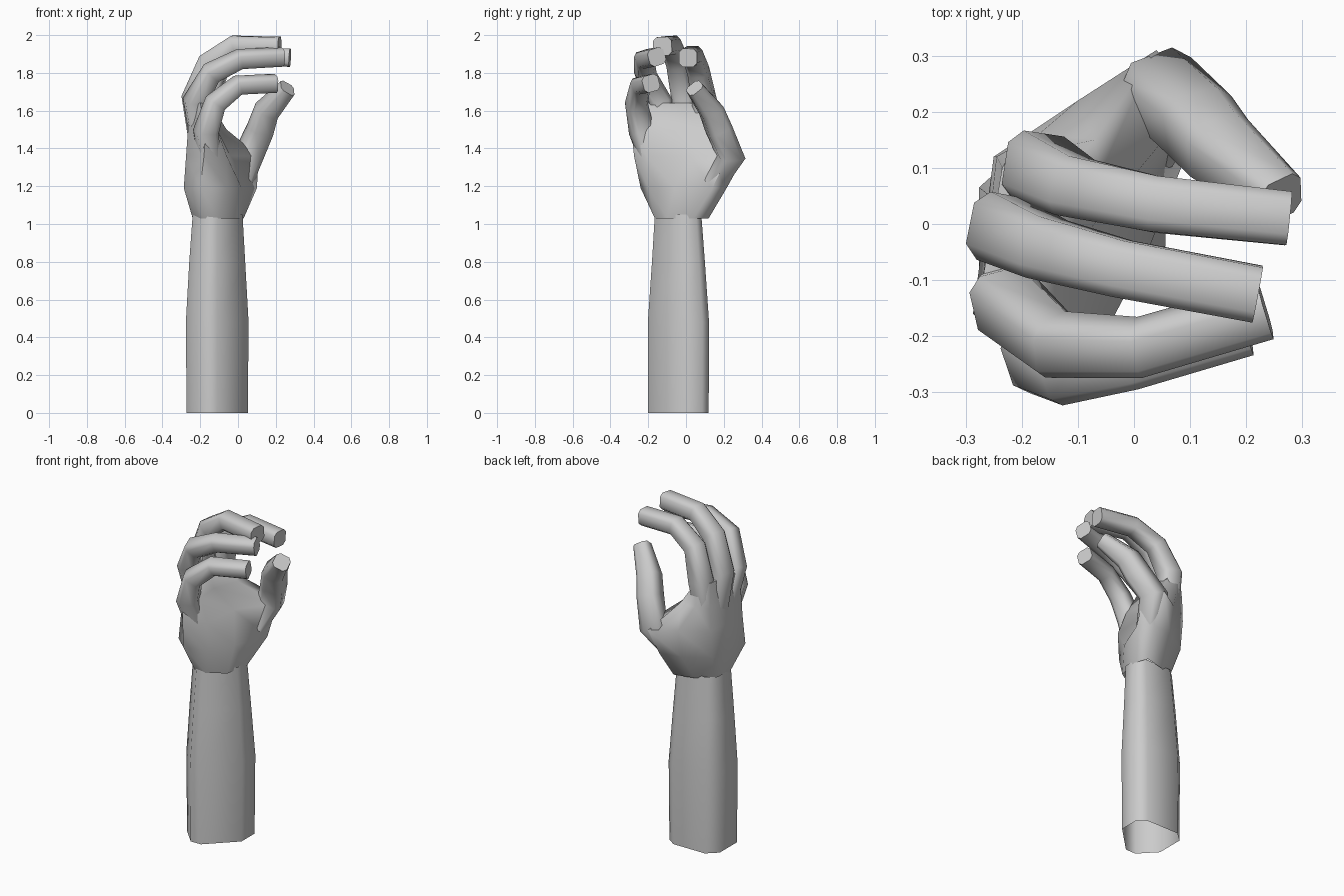
import bpy, bmesh, math
from mathutils import Vector

if "Cube" in bpy.data.objects:
    bpy.data.objects.remove(bpy.data.objects["Cube"])


def loft(name, rings, cap_start=True, cap_end=True, angle=70):
    """Skin a series of equal-length rings, optionally capping the ends."""
    bm = bmesh.new()
    loops = [[bm.verts.new(p) for p in ring] for ring in rings]
    n = len(loops[0])
    for a, b in zip(loops, loops[1:]):
        for i in range(n):
            j = (i + 1) % n
            bm.faces.new((a[i], a[j], b[j], b[i]))
    if cap_start:
        bm.faces.new(loops[0])
    if cap_end:
        bm.faces.new(loops[-1])
    bmesh.ops.recalc_face_normals(bm, faces=bm.faces)
    mesh = bpy.data.meshes.new(name)
    bm.to_mesh(mesh)
    bm.free()
    obj = bpy.data.objects.new(name, mesh)
    bpy.context.collection.objects.link(obj)
    bpy.ops.object.select_all(action='DESELECT')
    obj.select_set(True)
    bpy.context.view_layer.objects.active = obj
    bpy.ops.object.shade_smooth_by_angle(angle=math.radians(angle))
    return obj


def digit(name, path, radii):
    """Bevelled-square bent tube with a blunt tip, curling in its own plane."""
    pts = [Vector(p) for p in path]
    mid = pts[len(pts) // 2]
    bend = (mid - pts[0]).cross(pts[-1] - mid).normalized()
    profile = [(1, .6), (.6, 1), (-.6, 1), (-1, .6),
               (-1, -.6), (-.6, -1), (.6, -1), (1, -.6)]
    rings = []
    for i, (p, r) in enumerate(zip(pts, radii)):
        d_in = (p - pts[max(i - 1, 0)]).normalized()
        d_out = (pts[min(i + 1, len(pts) - 1)] - p).normalized()
        t = (d_in + d_out).normalized()
        up = bend.cross(t).normalized()
        side = t.cross(up)
        rings.append([p + side * a * r + up * b * r for a, b in profile])
    return loft(name, rings, cap_start=False)


# Forearm: eight-sided, tapering to the wrist, open at the cut end
outline = [(1, .78), (.68, 1), (-.62, 1), (-1, .65),
           (-1, -.38), (-.42, -1), (0, -1), (1, 0)]
arm = [(0, -.11, -.04, .162, .16), (.48, -.11, -.04, .166, .162),
       (.8, -.11, -.04, .148, .14), (1.05, -.108, -.042, .132, .123)]
loft("forearm", [[(cx + rx * a, cy + ry * b, z) for a, b in outline]
                 for z, cx, cy, rx, ry in arm], False, False)

# Palm: facing +x, thumb side towards +y
palm = {
    1.03: [(-.22, .04), (-.12, .09), (0, .12), (.03, .04),
           (0, -.1), (-.1, -.165), (-.18, -.16), (-.24, -.07)],
    1.19: [(-.25, .1), (-.1, .19), (.03, .215), (.1, .14),
           (.02, -.06), (-.06, -.2), (-.2, -.24), (-.287, -.16)],
    1.36: [(-.25, .12), (-.1, .22), (.04, .31), (.11, .22),
           (-.04, .02), (-.06, -.21), (-.18, -.275), (-.275, -.15)],
    1.5: [(-.245, .12), (-.17, .16), (-.07, .15), (-.06, .09),
          (-.12, -.06), (-.11, -.2), (-.17, -.29), (-.265, -.15)],
    1.64: [(-.235, .1), (-.21, .14), (-.16, .13), (-.15, .06),
           (-.17, -.06), (-.17, -.16), (-.2, -.21), (-.27, -.1)],
}
loft("palm", [[(x, y, z) for x, y in ring] for z, ring in palm.items()],
     cap_start=False)

# Fingers and thumb: joint positions and half-thicknesses
digit("index_finger", [(-.185, .07, 1.4), (-.17, .1, 1.64), (-.105, .065, 1.81),
                       (.04, .035, 1.893), (.275, .01, 1.88)],
      [.05, .062, .054, .05, .048])
digit("middle_finger", [(-.2, -.01, 1.4), (-.232, -.01, 1.67), (-.155, -.045, 1.855),
                        (-.02, -.08, 1.947), (.22, -.125, 1.94)],
      [.05, .062, .056, .051, .05])
digit("ring_finger", [(-.195, -.1, 1.4), (-.228, -.14, 1.65), (-.14, -.215, 1.8),
                      (.01, -.22, 1.873), (.235, -.155, 1.885)],
      [.05, .06, .053, .048, .046])
digit("little_finger", [(-.14, -.16, 1.26), (-.17, -.235, 1.49), (-.12, -.262, 1.64),
                        (0, -.242, 1.735), (.2, -.185, 1.745)],
      [.05, .06, .053, .047, .045])
digit("thumb", [(.01, .14, 1.22), (.055, .235, 1.36), (.118, .175, 1.5),
                (.152, .135, 1.6), (.262, .045, 1.72)],
      [.06, .07, .066, .062, .044])
